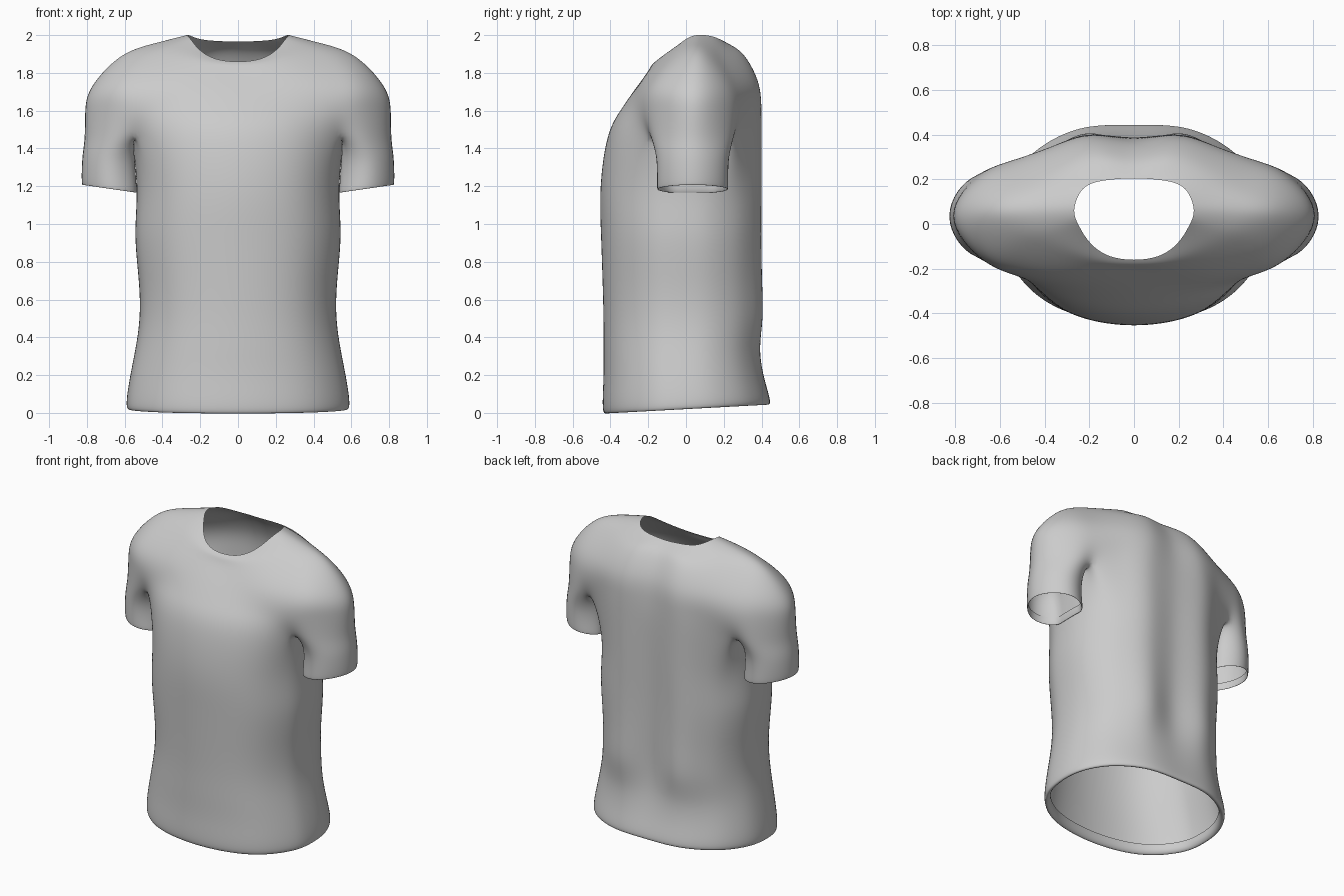
import bpy, bmesh, math
from mathutils import Vector

if "Cube" in bpy.data.objects:
    bpy.data.objects.remove(bpy.data.objects["Cube"])

# Half ring columns run from front centre (0) round the +x side to back centre (10);
# columns 3..7 carry the sleeve.
ANGLES = [0, 24, 46, 66, 80, 94, 108, 124, 140, 160, 180]


def torso_ring(z, xr, front, back, valley, tilt=0.0):
    ring = []
    for j, a in enumerate(ANGLES):
        s, c = math.sin(math.radians(a)), math.cos(math.radians(a))
        x = 0.0 if j in (0, 10) else xr * s ** 0.91
        y = -front * c ** 0.91 if c > 0 else back * (-c) ** 0.91
        if j == 10:
            y -= valley
        ring.append(Vector((x, y, z + tilt * y)))
    return ring


def sleeve_ring(z, cx, rx, ry, tilt=0.0):
    ring = []
    for a, f in ((-138, 1.15), (-82, 1), (0, 1), (82, 1), (138, 1.15),
                 (160, 1.06), (180, 1), (-160, 1.06)):
        r = math.radians(a)
        x, y = cx + rx * f * math.cos(r), 0.035 + ry * f * math.sin(r)
        ring.append(Vector((x, y, z + tilt * (x - cx))))
    return ring


def mid(r, s, scale, lift):
    return [Vector(((p.x + q.x) / 2 * scale, (p.y + q.y) / 2 * scale, (p.z + q.z) / 2 + lift))
            for p, q in zip(r, s)]


def vecs(rows):
    return [Vector(r) for r in rows]


# Shoulder and neckline cross-sections
chest = vecs([(0, -.265, 1.72), (.18, -.26, 1.72), (.36, -.24, 1.73), (.53, -.195, 1.74),
              (.67, -.13, 1.74), (.775, .04, 1.73), (.67, .19, 1.74), (.53, .26, 1.74),
              (.36, .335, 1.74), (.18, .385, 1.75), (0, .36, 1.76)])
shoulder = vecs([(0, -.205, 1.80), (.15, -.2, 1.81), (.3, -.165, 1.84), (.45, -.1, 1.87),
                 (.56, -.04, 1.88), (.62, .05, 1.89), (.57, .13, 1.88), (.46, .19, 1.875),
                 (.32, .27, 1.87), (.16, .32, 1.88), (0, .3, 1.88)])
neck = vecs([(0, -.16, 1.86), (.12, -.14, 1.875), (.2, -.08, 1.92), (.24, -.02, 1.965),
             (.26, .02, 1.99), (.268, .06, 2.0), (.26, .1, 2.0), (.235, .15, 1.99),
             (.18, .185, 1.975), (.09, .2, 1.968), (0, .205, 1.965)])

armpit_inner = torso_ring(1.46, .565, .415, .425, .04)
armpit_inner[3] = Vector((.54, -.19, 1.46))
armpit_inner[7] = Vector((.54, .25, 1.46))
armpit_outer = [v.copy() for v in armpit_inner]
armpit_outer[4:7] = vecs([(.68, -.162, 1.46), (.82, .035, 1.46), (.68, .232, 1.46)])
upper_arm = mid(chest, armpit_outer, 1.02, .01)
upper_arm[3].y, upper_arm[7].y = -.225, .285

upper = [neck, mid(neck, shoulder, 1.0, .01), shoulder, chest, upper_arm]

# Torso down to the hem, with the hem turned inwards
body = [torso_ring(*r) for r in (
    (1.2, .535, .452, .425, .045), (.95, .545, .45, .425, .05), (.7, .525, .442, .43, .06),
    (.5, .522, .437, .435, .07), (.33, .545, .437, .415, .035), (.17, .575, .437, .435, .02))]
body += [torso_ring(.033, .59, .44, .46, .015, .05),
         torso_ring(.033, .56, .41, .43, .015, .05),
         torso_ring(.08, .555, .405, .42, .015, .05)]

# Sleeve down to the cuff, with a thin turned lip
sleeve = [sleeve_ring(1.34, .688, .14, .188, .05), sleeve_ring(1.2, .685, .147, .186, .14),
          sleeve_ring(1.2, .685, .139, .178, .14), sleeve_ring(1.235, .685, .138, .177, .14)]

bm = bmesh.new()


def add(ring):
    return [bm.verts.new(p) for p in ring]


def bridge(top, low, closed=False):
    n = len(top)
    for j in range(n if closed else n - 1):
        k = (j + 1) % n
        bm.faces.new((low[j], low[k], top[k], top[j]))


inner = add(armpit_inner)
outer = inner[:4] + add(armpit_outer[4:7]) + inner[7:]
rows = [add(r) for r in upper] + [outer]
for a, b in zip(rows, rows[1:]):
    bridge(a, b)
rows = [inner] + [add(r) for r in body]
for a, b in zip(rows, rows[1:]):
    bridge(a, b)
rows = [outer[3:8] + [inner[6], inner[5], inner[4]]] + [add(r) for r in sleeve]
for a, b in zip(rows, rows[1:]):
    bridge(a, b, True)

# Mirror to the other side
bmesh.ops.mirror(bm, geom=bm.verts[:] + bm.edges[:] + bm.faces[:], axis='X', merge_dist=.0005)
bmesh.ops.recalc_face_normals(bm, faces=bm.faces[:])
mesh = bpy.data.meshes.new("shirt")
bm.to_mesh(mesh)
bm.free()
shirt = bpy.data.objects.new("shirt", mesh)
bpy.context.collection.objects.link(shirt)

grey = bpy.data.materials.new("grey cloth")
grey.diffuse_color = (.6, .6, .6, 1)
grey.use_nodes = True
grey.node_tree.nodes["Principled BSDF"].inputs["Base Color"].default_value = grey.diffuse_color
mesh.materials.append(grey)
mesh.polygons.foreach_set("use_smooth", [True] * len(mesh.polygons))

sub = shirt.modifiers.new("smooth", 'SUBSURF')
sub.levels = sub.render_levels = 3

# Push the cage out so that the smoothed cloth passes through the measured points
goal = [v.co.copy() for v in mesh.vertices]
for _ in range(3):
    bpy.context.view_layer.update()
    ev = shirt.evaluated_get(bpy.context.evaluated_depsgraph_get())
    got = [ev.data.vertices[i].co.copy() for i in range(len(goal))]
    for v, g, e in zip(mesh.vertices, goal, got):
        v.co += (g - e) * .8
    mesh.update()
    shirt.update_tag()
